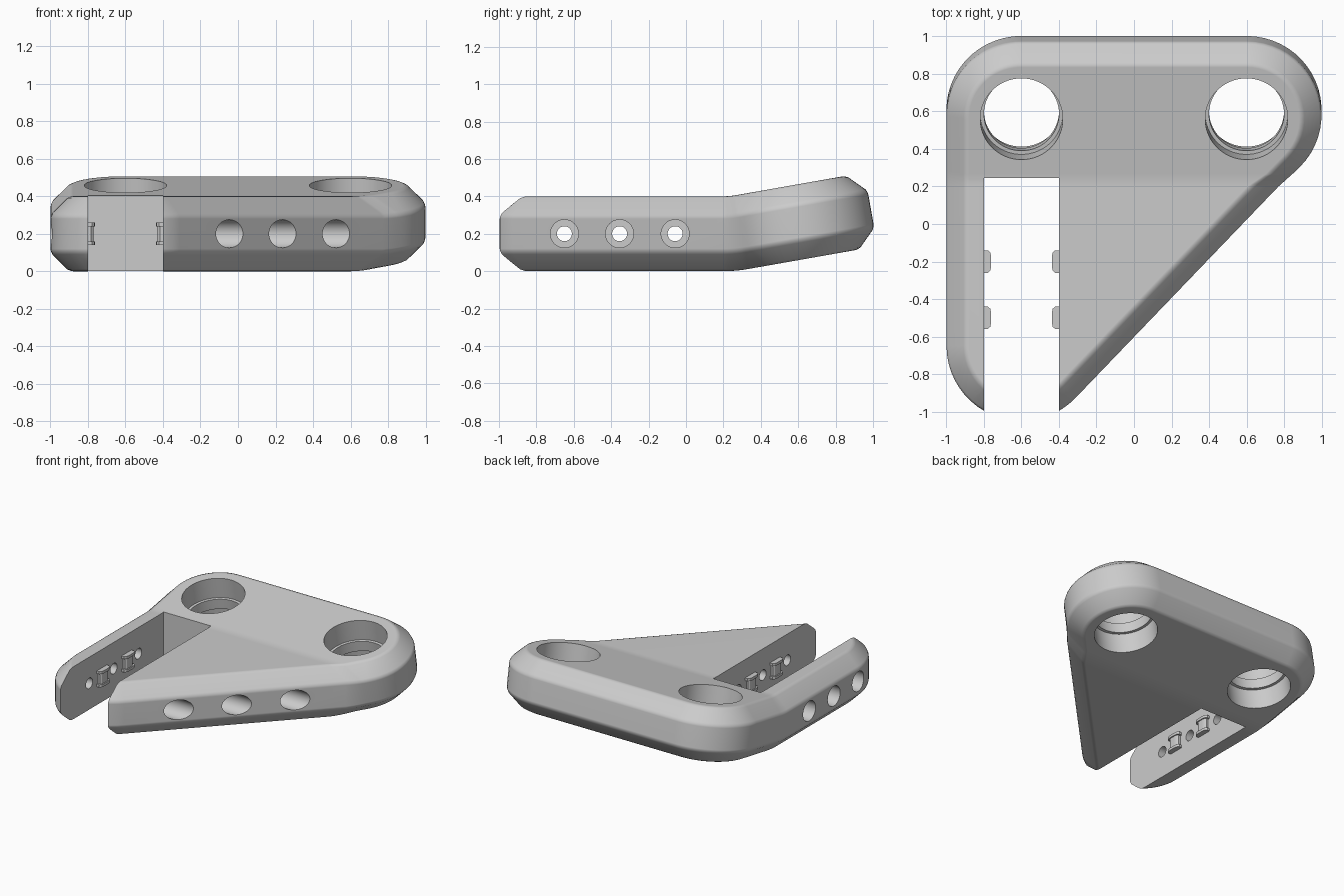
import bpy, bmesh, math
from mathutils import Matrix, Vector

old = bpy.data.objects.get("Cube")
if old:
    bpy.data.objects.remove(old, do_unlink=True)

grey = bpy.data.materials.new("plain grey")
grey.use_nodes = True
COLOUR = (0.6, 0.6, 0.6, 1)
grey.diffuse_color = COLOUR
grey.node_tree.nodes["Principled BSDF"].inputs["Base Color"].default_value = COLOUR

MID = 0.2                     # half thickness
HINGE = 0.25                  # where the plate bends
ANGLE = math.radians(10)


def make_object(name, bm):
    bmesh.ops.recalc_face_normals(bm, faces=bm.faces)
    mesh = bpy.data.meshes.new(name)
    bm.to_mesh(mesh)
    bm.free()
    mesh.materials.append(grey)
    ob = bpy.data.objects.new(name, mesh)
    bpy.context.collection.objects.link(ob)
    return ob


def loft(bm, rings):
    """Skin closed rings of points and cap both ends."""
    loops = [[bm.verts.new(p) for p in ring] for ring in rings]
    n = len(loops[0])
    for a, b in zip(loops, loops[1:]):
        for i in range(n):
            j = (i + 1) % n
            bm.faces.new((a[i], a[j], b[j], b[i]))
    bm.faces.new(loops[0][::-1])
    bm.faces.new(loops[-1])


def lathe(name, profile, matrix, n=64):
    """Turn (radius, height) pairs around local z."""
    bm = bmesh.new()
    loft(bm, [[(r * math.cos(2 * math.pi * i / n), r * math.sin(2 * math.pi * i / n), z)
               for i in range(n)] for r, z in profile])
    bm.transform(matrix)
    return make_object(name, bm)


def box(name, lo, hi):
    bm = bmesh.new()
    bmesh.ops.create_cube(bm, size=1)
    lo, hi = Vector(lo), Vector(hi)
    for v in bm.verts:
        v.co = [(l + h) / 2 + c * (h - l) for l, h, c in zip(lo, hi, v.co)]
    return make_object(name, bm)


def cut(target, cutter):
    bpy.context.view_layer.objects.active = target
    mod = target.modifiers.new("cut", 'BOOLEAN')
    mod.operation = 'DIFFERENCE'
    mod.solver = 'EXACT'
    mod.object = cutter
    bpy.ops.object.modifier_apply(modifier=mod.name)
    bpy.data.objects.remove(cutter, do_unlink=True)


# Plate outline: three rounded corners joined by straight sides
FRONT, BACK_R, BACK_L = (-0.6, -0.65), (0.6, 0.6), (-0.6, 0.6)
slant = math.degrees(math.atan2(BACK_R[1] - FRONT[1], BACK_R[0] - FRONT[0])) - 90


def outline(r, z, steps=20):
    pts = []
    for (cx, cy), a0, a1 in ((FRONT, 180, 360 + slant), (BACK_R, slant, 90), (BACK_L, 90, 180)):
        for i in range(steps + 1):
            a = math.radians(a0 + (a1 - a0) * i / steps)
            pts.append((cx + r * math.cos(a), cy + r * math.sin(a), z))
    return pts


# Chamfered edge profile with slightly softened corners
half = [(0.28, 0), (0.292, 0.002), (0.31, 0.01), (0.39, 0.09), (0.398, 0.108), (0.4, 0.12)]
profile = half + [(r, 2 * MID - z) for r, z in reversed(half)]
bm = bmesh.new()
loft(bm, [outline(r, z) for r, z in profile])

# Bend the back of the plate upwards
W = 0.1
start = HINGE - W / 2
for i in range(6):
    bmesh.ops.bisect_plane(bm, geom=bm.verts[:] + bm.edges[:] + bm.faces[:],
                           plane_co=(0, start + W * i / 5, 0), plane_no=(0, 1, 0), dist=1e-5)
R = W / ANGLE
for v in bm.verts:
    s, h = v.co.y - start, v.co.z - MID
    if s > 0:
        th = ANGLE * min(s / W, 1)
        extra = max(s - W, 0)
        v.co.y = start + (R - h) * math.sin(th) + extra * math.cos(th)
        v.co.z = MID + R - (R - h) * math.cos(th) + extra * math.sin(th)
plate = make_object("bent_plate", bm)

# Slot open to the front
cut(plate, box("slot_cutter", (-0.8, -1.5, -0.5), (-0.4, 0.245, 1)))

# Two large holes with a narrow inner lip, square to the raised part
tilt = Matrix.Translation((0, HINGE, MID)) @ Matrix.Rotation(ANGLE, 4, 'X')
for x in (-0.6, 0.6):
    m = tilt @ Matrix.Translation((x, 0.35, 0))
    cut(plate, lathe("large_hole_cutter",
                     [(0.22, -0.5), (0.22, -0.04), (0.2, -0.04),
                      (0.2, 0.04), (0.22, 0.04), (0.22, 0.5)], m, 96))

# Three counterbored cross holes
for y in (-0.65, -0.355, -0.058):
    m = Matrix.Translation((0, y, MID)) @ Matrix.Rotation(math.pi / 2, 4, 'Y')
    cut(plate, lathe("cross_hole_cutter",
                     [(0.075, -1.3), (0.075, -0.9), (0.04, -0.9),
                      (0.04, -0.3), (0.075, -0.3), (0.075, 1.3)], m, 40))


# Small locating nubs on both slot walls: a waist between two flanges
def nub(name, x, side, y):
    bm = bmesh.new()

    def prism(w, d, z0, z1):
        shape = [(-0.01, -w), (d * 0.55, -w), (d * 0.88, -w * 0.8), (d, -w * 0.45),
                 (d, w * 0.45), (d * 0.88, w * 0.8), (d * 0.55, w), (-0.01, w)]
        loft(bm, [[(x + side * px, y + py, z) for px, py in shape] for z in (z0, z1)])
    prism(0.045, 0.03, 0.155, 0.245)
    prism(0.06, 0.038, 0.14, 0.16)
    prism(0.06, 0.038, 0.24, 0.26)
    return make_object(name, bm)


parts = [plate]
for label, y in (("front", -0.5), ("back", -0.2)):
    parts.append(nub(f"right_{label}_nub", -0.8, 1, y))
    parts.append(nub(f"left_{label}_nub", -0.4, -1, y))

# Smooth the curved walls, keep the cut edges crisp
bpy.ops.object.select_all(action='DESELECT')
plate.select_set(True)
bpy.context.view_layer.objects.active = plate
bpy.ops.object.shade_smooth_by_angle(angle=math.radians(32))
weighted = plate.modifiers.new("weighted_normals", 'WEIGHTED_NORMAL')
weighted.keep_sharp = True
